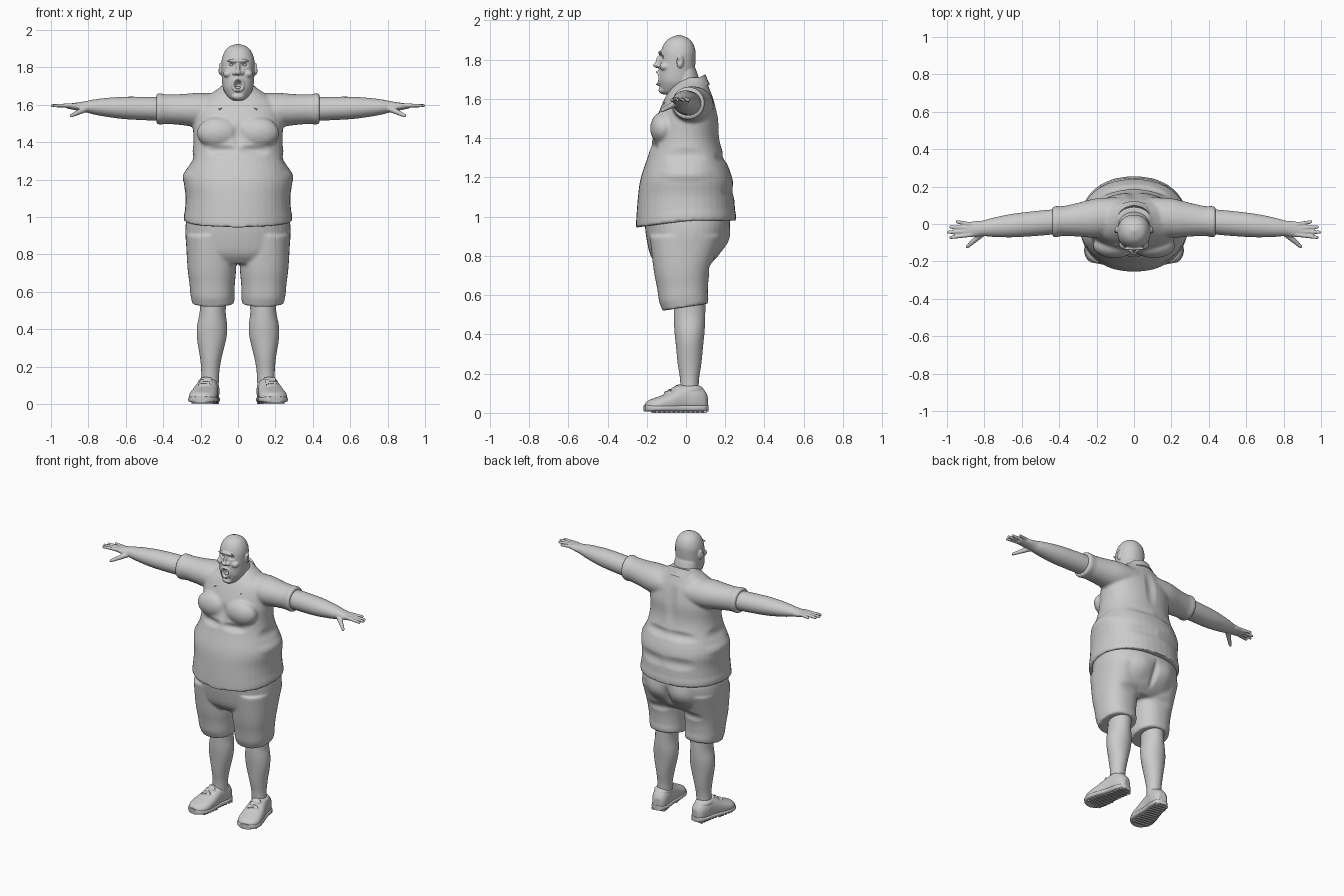
import bpy, bmesh, math
from mathutils import Vector, Matrix

cube = bpy.data.objects.get("Cube")
if cube:
    bpy.data.objects.remove(cube)

colour = (.6, .6, .6, 1)
grey = bpy.data.materials.new("light grey")
grey.use_nodes = True
grey.diffuse_color = colour
grey.node_tree.nodes["Principled BSDF"].inputs["Base Color"].default_value = colour

SIDES = {"left": 1, "right": -1}
AXES = {"x": (0, 1, 2), "y": (1, 0, 2), "z": (2, 0, 1)}


def spline(a, b, c, d, t):
    return b + t * (c - a + t * (2 * a - 5 * b + 4 * c - d + t * (3 * b - a - 3 * c + d))) / 2


def loft(bm, axis, rings, side=1, power=2, segments=40, steps=4):
    """Skin smooth oval rings (position, centre pair, radius pair)."""
    last = len(rings) - 1
    path = []
    for i in range(last):
        near = [rings[max(0, min(last, i + k))] for k in (-1, 0, 1, 2)]
        path += [[spline(*values, s / steps) for values in zip(*near)] for s in range(steps)]
    path.append(rings[-1])
    main, first, second = AXES[axis]
    loops = []
    for position, centre_a, centre_b, radius_a, radius_b in path:
        loop = []
        for k in range(segments):
            angle = math.tau * k / segments
            c, s = math.cos(angle), math.sin(angle)
            co = Vector()
            co[main] = position
            co[first] = centre_a + radius_a * math.copysign(abs(c) ** (2 / power), c)
            co[second] = centre_b + radius_b * math.copysign(abs(s) ** (2 / power), s)
            co.x *= side
            loop.append(bm.verts.new(co))
        loops.append(loop)
    for low, high in zip(loops, loops[1:]):
        for k in range(segments):
            bm.faces.new((low[k], low[k - 1], high[k - 1], high[k]))
    bm.faces.new(loops[0])
    bm.faces.new(loops[-1])
    return [v for loop in loops for v in loop]


def level(z, half_width, front, back, x=0):
    """Horizontal ring given by its front and back depth."""
    return z, x, (front + back) / 2, half_width, (back - front) / 2


def arm_ring(x, depth, height):
    """Upright ring on the straight line of the arm."""
    return x, .05 - .09 * x, 1.565 + .03 * x, depth, height


def blob(bm, centre, radii, tilt=0, axis="X"):
    place = Matrix.Translation(centre) @ Matrix.Rotation(tilt, 4, axis) @ Matrix.Diagonal((*radii, 1))
    bmesh.ops.create_uvsphere(bm, u_segments=20, v_segments=12, radius=1, matrix=place)


def rod(bm, start, end, thick, thin, beads=14):
    """Tapered rounded rod, fused later from a row of balls."""
    for i in range(beads + 1):
        t = i / beads
        radius = thick + (thin - thick) * t
        blob(bm, Vector(start).lerp(Vector(end), t), [radius] * 3)


def finish(name, bm, voxel=0, smooth=4):
    """Make the object; a voxel size fuses its pieces into one skin."""
    bmesh.ops.recalc_face_normals(bm, faces=bm.faces)
    mesh = bpy.data.meshes.new(name)
    bm.to_mesh(mesh)
    bm.free()
    obj = bpy.data.objects.new(name, mesh)
    bpy.context.collection.objects.link(obj)
    if voxel:
        fuse = obj.modifiers.new("fuse", "REMESH")
        fuse.mode, fuse.voxel_size = "VOXEL", voxel
        soften = obj.modifiers.new("soften", "SMOOTH")
        soften.iterations = smooth
        evaluated = obj.evaluated_get(bpy.context.evaluated_depsgraph_get())
        obj.data = bpy.data.meshes.new_from_object(evaluated)
        obj.modifiers.clear()
    obj.data.materials.clear()
    obj.data.materials.append(grey)
    bpy.ops.object.select_all(action="DESELECT")
    obj.select_set(True)
    bpy.context.view_layer.objects.active = obj
    bpy.ops.object.shade_smooth_by_angle(angle=math.radians(50))
    return obj


def push(obj, centre, radii, axis, amount):
    """Sculpt a soft bump or dent on both sides; y pushes back, x pushes outwards."""
    for vert in obj.data.vertices:
        mirrored = (abs(vert.co.x), vert.co.y, vert.co.z)
        d = sum(((p - c) / r) ** 2 for p, c, r in zip(mirrored, centre, radii))
        if d < 1:
            out = math.copysign(1, vert.co.x) if axis == "x" else 1
            setattr(vert.co, axis, getattr(vert.co, axis) + out * amount * (1 - d) ** 2)


# Polo shirt: torso, chest and sleeves
bm = bmesh.new()
torso = loft(bm, "z", [
    level(.945, .285, -.25, .25), level(.96, .29, -.255, .255), level(1.1, .28, -.245, .245),
    level(1.2, .288, -.23, .235), level(1.32, .25, -.19, .19), level(1.4, .238, -.17, .17),
    level(1.5, .24, -.15, .165), level(1.6, .22, -.11, .14), level(1.65, .16, -.08, .12),
    level(1.69, .1, -.05, .105), level(1.71, .08, -.03, .09)], power=2.2)
for v in torso:
    if v.co.z < 1:
        v.co.z += .035 * min(1, 1 + v.co.y / .25)
for side in SIDES.values():
    loft(bm, "x", [arm_ring(.08, .1, .09), arm_ring(.2, .105, .093), arm_ring(.3, .09, .083),
                   arm_ring(.38, .08, .079), arm_ring(.41, .083, .083), arm_ring(.43, .083, .083),
                   arm_ring(.437, .074, .074)], side)
    blob(bm, (side * .105, -.115, 1.45), (.115, .068, .085))
shirt = finish("polo_shirt", bm, voxel=.009)
push(shirt, (.1, -.18, 1.355), (.13, .06, .035), "y", .018)
push(shirt, (0, -.18, 1.44), (.035, .07, .09), "y", .012)
push(shirt, (.27, 0, 1.22), (.08, .18, .05), "x", .012)
push(shirt, (.26, 0, 1.31), (.07, .16, .05), "x", -.012)
push(shirt, (.1, .2, 1.3), (.2, .08, .04), "y", -.014)
push(shirt, (.1, .23, 1.13), (.2, .08, .05), "y", -.012)
push(shirt, (0, .16, 1.5), (.05, .08, .16), "y", -.012)

# Folded collar, longer at the two front points
bm = bmesh.new()
rows = []
count = 32
for i in range(count + 1):
    turn = 2 * i / count - 1
    angle = turn * math.radians(168)
    around, back, point = math.sin(angle), math.cos(angle), abs(turn) ** 5
    top = 1.685 + .04 * back
    outwards = math.copysign(.075 * point, turn)
    rows.append([bm.verts.new(p) for p in (
        (.085 * around, .015 + .075 * back, top - .015),
        (.093 * around, .015 + .084 * back, top),
        ((.115 + .02 * point) * around, .012 + .098 * back, top - .027 - .01 * point),
        (.13 * around + outwards, .01 + .112 * back - .02 * point, top - .05 - .02 * point))])
for row, after in zip(rows, rows[1:]):
    for k in range(len(row) - 1):
        bm.faces.new((row[k], after[k], after[k + 1], row[k + 1]))
bmesh.ops.recalc_face_normals(bm, faces=bm.faces)
bmesh.ops.solidify(bm, geom=bm.faces[:], thickness=.006)
finish("collar", bm)

# Shorts: hips and two wide legs, hems rising to the back
bm = bmesh.new()
loft(bm, "z", [level(1.03, .265, -.21, .21), level(.96, .28, -.21, .225), level(.88, .28, -.2, .21),
               level(.8, .265, -.18, .165), level(.75, .22, -.14, .11)], power=2.3)
for side in SIDES.values():
    leg = loft(bm, "z", [
        level(.9, .135, -.185, .185, .145), level(.73, .13, -.165, .125, .14),
        level(.64, .121, -.148, .112, .138), level(.57, .118, -.137, .113, .136),
        level(.54, .115, -.126, .114, .134), level(.52, .112, -.12, .11, .133)], side, power=2.3)
    for v in leg:
        if v.co.z < .6:
            v.co.z += .16 * (v.co.y + .12) * min(1, (.6 - v.co.z) / .04)
shorts = finish("shorts", bm, voxel=.009, smooth=3)
push(shorts, (.1, .21, .88), (.1, .1, .1), "y", .015)
push(shorts, (0, .21, .86), (.03, .15, .12), "y", -.02)
push(shorts, (.12, .14, .74), (.13, .07, .04), "y", -.012)

for name, side in SIDES.items():
    # Bare lower leg
    bm = bmesh.new()
    shape = [(.62, .075, .08), (.5, .069, .08), (.42, .08, .077), (.35, .078, .07),
             (.25, .058, .06), (.17, .048, .048), (.08, .048, .046)]
    loft(bm, "z", [(z, .155 - .04 * z, .018, wide, deep) for z, wide, deep in shape], side)
    finish(name + "_lower_leg", bm)

    # Trainer: upper with tongue and laces, turned outwards
    turned = Matrix.Translation((side * .163, 0, 0)) @ Matrix.Rotation(side * math.radians(10), 4, "Z")
    outline = [(.11, .025, .09), (.09, .045, .12), (.05, .056, .138), (0, .058, .145), (-.04, .063, .13),
               (-.09, .071, .103), (-.15, .074, .08), (-.19, .057, .065), (-.21, .03, .05)]
    bm = bmesh.new()
    loft(bm, "y", [(y, 0, top / 2, wide, top / 2) for y, wide, top in outline], power=2.4)
    blob(bm, (0, .025, .118), (.054, .066, .028))
    blob(bm, (0, -.045, .118), (.032, .018, .032), -.6)
    for v in bm.verts:
        v.co.z = max(v.co.z, .02)
    for i in range(4):
        y = -.1 + .02 * i
        blob(bm, (0, y, .16 + .55 * y), (.037, .006, .007), .25 * (-1) ** i, "Z")
    bm.transform(turned)
    finish(name + "_shoe", bm, voxel=.005, smooth=2)

    # Thick sole with tread bars
    bm = bmesh.new()
    loft(bm, "y", [(y * 1.02, 0, .024, wide * 1.06, .017) for y, wide, top in outline], power=3.5)
    for i in range(11):
        y = .09 - .025 * i
        size = Matrix.Diagonal((.09 if y > -.06 else .116, .014, .014, 1))
        bmesh.ops.create_cube(bm, size=1, matrix=Matrix.Translation((0, y, .007)) @ size)
    bm.transform(turned)
    finish(name + "_sole", bm)

    # Arm with hand, spread fingers and lowered thumb
    bm = bmesh.new()
    loft(bm, "x", [arm_ring(.36, .06, .06), arm_ring(.45, .067, .063), arm_ring(.6, .065, .06),
                   arm_ring(.68, .06, .053), arm_ring(.76, .05, .042), arm_ring(.81, .041, .031),
                   arm_ring(.85, .042, .023), arm_ring(.915, .036, .012)], side)
    for i, tip in enumerate((.945, .98, .991, .98)):
        spread = 1.5 - i
        rod(bm, (side * .87, .018 * spread - .03, 1.597), (side * tip, .028 * spread - .03, 1.595), .0125, .009)
    rod(bm, (side * .81, -.05, 1.58), (side * .89, -.12, 1.542), .018, .01)
    finish(name + "_arm", bm, voxel=.0045, smooth=3)

# Head, thick neck, ears, nose and open mouth
bm = bmesh.new()
loft(bm, "z", [level(1.622, .025, -.115, -.04), level(1.635, .048, -.125, -.01), level(1.67, .073, -.135, .03),
               level(1.71, .084, -.14, .042), level(1.81, .089, -.132, .049), level(1.85, .085, -.125, .047),
               level(1.885, .071, -.109, .034), level(1.91, .048, -.083, .01),
               level(1.926, .008, -.042, -.03)], power=2.15)
loft(bm, "z", [level(1.56, .08, -.1, .08), level(1.62, .088, -.08, .085),
               level(1.73, .078, -.06, .058), level(1.77, .06, -.04, .04)])
blob(bm, (0, -.143, 1.772), (.017, .025, .015))
blob(bm, (0, -.136, 1.795), (.011, .018, .03), -.3)
blob(bm, (0, -.132, 1.835), (.062, .009, .01))
blob(bm, (0, -.118, 1.645), (.034, .022, .02))
for side in SIDES.values():
    blob(bm, (side * .019, -.134, 1.769), (.013, .017, .011))
    blob(bm, (side * .094, -.03, 1.79), (.01, .02, .033), side * .35, "Z")
    blob(bm, (side * .055, -.105, 1.765), (.025, .03, .022))
lip_count = 20
for i in range(lip_count):
    angle = math.tau * i / lip_count
    across, up = math.cos(angle), math.sin(angle)
    blob(bm, (.026 * across, -.141 + .012 * abs(across), 1.706 + .03 * up), (.011, .013, .009))
head = finish("head", bm, voxel=.004)
push(head, (0, -.145, 1.705), (.026, .06, .032), "y", .045)
push(head, (.036, -.135, 1.812), (.03, .04, .018), "y", .013)
push(head, (.107, -.034, 1.794), (.012, .014, .022), "x", -.008)

# Eyeballs and tongue
bm = bmesh.new()
for side in SIDES.values():
    blob(bm, (side * .035, -.107, 1.812), (.014, .013, .009))
blob(bm, (0, -.118, 1.69), (.016, .016, .009))
finish("eyes_and_tongue", bm)
